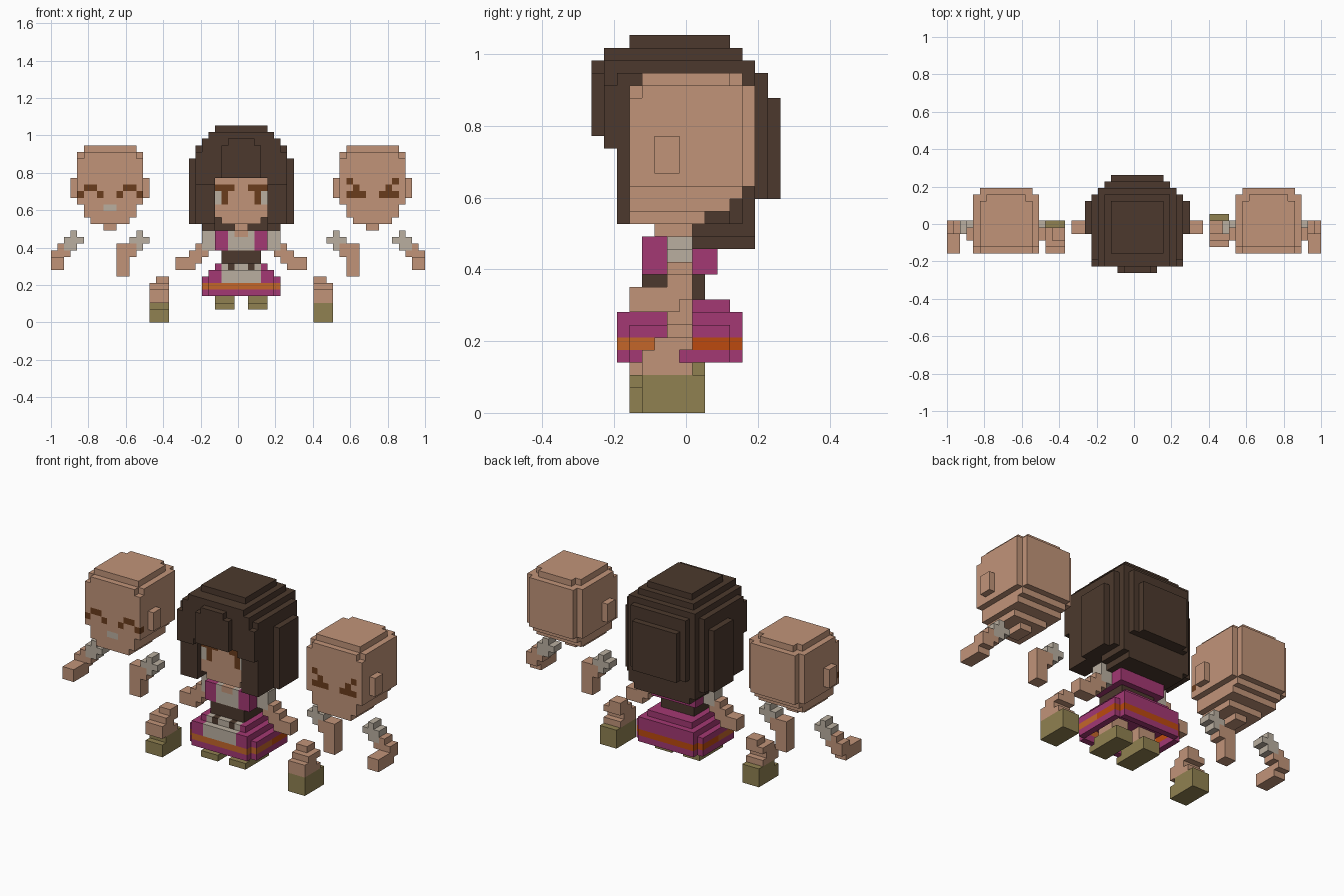
import bpy
import bmesh

cube = bpy.data.objects.get("Cube")
if cube:
    bpy.data.objects.remove(cube)

UNIT = 2 / 57  # edge length of one block


def srgb(r, g, b):
    def lin(c):
        c /= 255
        return c / 12.92 if c <= 0.04045 else ((c + 0.055) / 1.055) ** 2.4
    return (lin(r), lin(g), lin(b), 1)


MATERIALS = {}
for label, colour in (
    ("hair_brown", srgb(76, 57, 45)),
    ("skin", srgb(193, 148, 121)),
    ("eye_brown", srgb(106, 60, 28)),
    ("cloth_grey", srgb(186, 175, 160)),
    ("dress_magenta", srgb(163, 56, 115)),
    ("stripe_orange", srgb(196, 102, 42)),
    ("stripe_dark_orange", srgb(188, 74, 14)),
    ("shoe_olive", srgb(144, 129, 81)),
):
    material = bpy.data.materials.new(label)
    material.use_nodes = True
    material.diffuse_color = colour
    material.node_tree.nodes["Principled BSDF"].inputs["Base Color"].default_value = colour
    MATERIALS[label] = material
HAIR, SKIN, BROWN, GREY, MAGENTA, ORANGE, DARK, OLIVE = MATERIALS


class Blocks:
    """A part made of unit blocks; x, y and z are given as (low, high) ranges."""

    def __init__(self):
        self.cells = {}

    def each(self, x, y, z):
        return [(i, j, k) for i in range(*x) for j in range(*y) for k in range(*z)]

    def fill(self, mat, x, y, z):
        for c in self.each(x, y, z):
            self.cells[c] = mat

    def wide(self, mat, half, y, z):
        self.fill(mat, (-half, half), y, z)

    def paint(self, mat, x, y, z):
        for c in self.each(x, y, z):
            if c in self.cells:
                self.cells[c] = mat

    def carve(self, x, y, z):
        for c in self.each(x, y, z):
            self.cells.pop(c, None)

    def both(self, action, *args):
        """Apply an action on the left and, mirrored, on the right."""
        *mat, x, y, z = args
        action(*mat, x, y, z)
        action(*mat, (-x[1], -x[0]), y, z)

    def build(self, name, centre=0.5, flip=False):
        cells = {((-1 - c[0]) if flip else c[0], c[1], c[2]): m
                 for c, m in self.cells.items()}
        used = sorted(set(cells.values()))
        bm = bmesh.new()
        verts = {}

        def vert(p):
            if p not in verts:
                verts[p] = bm.verts.new(((p[0] + centre) * UNIT, (p[1] - 0.5) * UNIT, p[2] * UNIT))
            return verts[p]

        for a in range(3):
            b, c = (a + 1) % 3, (a + 2) % 3
            for sign in (-1, 1):
                # gather the exposed faces of each slice
                slices = {}
                for cell, m in cells.items():
                    beside = list(cell)
                    beside[a] += sign
                    if tuple(beside) not in cells:
                        slices.setdefault(cell[a], {})[cell[b], cell[c]] = m
                # merge them into large rectangles
                for level, mask in slices.items():
                    while mask:
                        u, v = min(mask)
                        m, w, h = mask[u, v], 1, 1
                        while mask.get((u + w, v)) == m:
                            w += 1
                        while all(mask.get((u + i, v + h)) == m for i in range(w)):
                            h += 1
                        for i in range(w):
                            for j in range(h):
                                del mask[u + i, v + j]
                        corners = []
                        for s, t in ((u, v), (u + w, v), (u + w, v + h), (u, v + h)):
                            p = [0, 0, 0]
                            p[a], p[b], p[c] = level + (sign > 0), s, t
                            corners.append(vert(tuple(p)))
                        face = bm.faces.new(corners[::sign])
                        face.material_index = used.index(m)
        mesh = bpy.data.meshes.new(name)
        bm.to_mesh(mesh)
        bm.free()
        for m in used:
            mesh.materials.append(MATERIALS[m])
        bpy.context.collection.objects.link(bpy.data.objects.new(name, mesh))


def head():
    h = Blocks()
    h.wide(SKIN, 5, (-4, 6), (18, 26))
    h.wide(SKIN, 4, (-3, 5), (26, 27))
    h.both(h.carve, (4, 5), (5, 6), (18, 26))
    h.both(h.carve, (4, 5), (-4, -3), (25, 26))
    h.both(h.carve, (3, 4), (4, 5), (26, 27))
    # stepped jaw and neck
    for half, back, z in ((4, 5, 17), (4, 4, 16), (3, 2, 15)):
        h.wide(SKIN, half, (-4, back), (z, z + 1))
    h.wide(SKIN, 1, (-2, 1), (14, 15))
    # ears
    h.both(h.fill, SKIN, (5, 6), (-2, 0), (19, 22))
    return h


FACE = (-4, -3)

# Main head with open eyes
main = head()
main.both(main.paint, BROWN, (1, 4), FACE, (20, 21))
main.both(main.paint, BROWN, (2, 3), FACE, (18, 20))
main.both(main.paint, GREY, (3, 4), FACE, (18, 20))
main.build("main_head")

# Spare head with smiling closed eyes
happy = head()
happy.both(happy.paint, BROWN, (2, 4), FACE, (20, 21))
happy.both(happy.paint, BROWN, (4, 5), FACE, (19, 20))
happy.both(happy.paint, BROWN, (1, 2), FACE, (19, 20))
happy.paint(GREY, (-1, 1), FACE, (17, 18))
happy.build("smiling_head", -19.5)

# Spare head with squeezed eyes
tight = head()
tight.both(tight.paint, BROWN, (3, 4), FACE, (21, 22))
tight.both(tight.paint, BROWN, (2, 3), FACE, (20, 21))
tight.both(tight.paint, BROWN, (1, 4), FACE, (19, 20))
tight.build("squinting_head", 20.5)

# Hair: stacked cap, sides, back layers, fringe
hair = Blocks()
hair.wide(HAIR, 4, (-4, 4), (29, 30))
hair.wide(HAIR, 5, (-6, 5), (28, 29))
hair.wide(HAIR, 6, (-6, 6), (27, 28))
hair.wide(HAIR, 7, (-5, 5), (15, 27))
hair.wide(HAIR, 8, (-1, 4), (15, 25))
hair.wide(HAIR, 6, (1, 6), (14, 27))
hair.wide(HAIR, 5, (1, 6), (13, 15))
hair.wide(HAIR, 5, (5, 7), (17, 27))
hair.wide(HAIR, 4, (7, 8), (17, 25))
hair.wide(HAIR, 7, (-6, -5), (21, 26))
hair.wide(HAIR, 6, (-6, -5), (26, 27))
hair.wide(HAIR, 3, (-7, -6), (22, 28))
hair.both(hair.carve, (2, 3), (-7, -6), (27, 28))
# opening for the face and chin
hair.carve((-4, 4), (-6, -3), (13, 22))
hair.carve((-4, 4), (-5, 2), (13, 18))
hair.build("hair")

# Torso: neck, open jacket, vest and belt
torso = Blocks()
torso.wide(HAIR, 3, (-3, 2), (9, 11))
torso.wide(MAGENTA, 4, (-3, 3), (11, 13))
torso.wide(MAGENTA, 4, (-3, 1), (13, 14))
torso.paint(GREY, (-2, 2), (-3, -1), (11, 14))
torso.wide(SKIN, 1, (-3, 1), (13, 14))
torso.build("torso")

# Skirt: flared tiers, striped hem and apron
skirt = Blocks()
skirt.wide(MAGENTA, 4, (-4, 4), (8, 9))
skirt.wide(MAGENTA, 5, (-5, 5), (4, 8))
skirt.wide(MAGENTA, 6, (-4, 4), (4, 7))
skirt.paint(DARK, (-6, 6), (-5, 5), (5, 6))
skirt.paint(ORANGE, (-6, 6), (-5, 0), (5, 6))
skirt.paint(GREY, (-3, 3), (-5, -4), (6, 8))
skirt.paint(GREY, (-3, 3), (-4, -3), (8, 9))
skirt.both(skirt.paint, HAIR, (1, 2), (-4, -3), (8, 9))
skirt.carve((-5, 5), (-4, 4), (4, 6))
skirt.build("skirt")

for side, flip in (("left", False), ("right", True)):
    # Standing leg under the skirt
    leg = Blocks()
    leg.fill(OLIVE, (1, 4), (-4, 2), (2, 3))
    leg.fill(OLIVE, (1, 4), (-3, 2), (3, 4))
    leg.fill(SKIN, (1, 4), (-2, 1), (4, 6))
    leg.build(side + "_leg", flip=flip)

    # Spare bent leg
    step = -1 if flip else 0
    bent = Blocks()
    bent.fill(OLIVE, (11, 14), (-3 + step, 2 + step), (0, 2))
    bent.fill(OLIVE, (11, 14), (-3, 2 + step), (2, 3))
    for z, front, back in ((3, -3, 1), (4, -3, 0), (5, -2, 1), (6, -1, 1)):
        outer = 13 if z == 6 else 14
        bent.fill(SKIN, (11, outer), (front + step, back + step), (z, z + 1))
    bent.build(side + "_spare_leg", flip=flip)

    # Arm held out from the body
    DEPTH = (-1, 1)
    arm = Blocks()
    arm.fill(SKIN, (7, 10), DEPTH, (8, 10))
    arm.fill(SKIN, (6, 8), DEPTH, (9, 11))
    arm.fill(SKIN, (5, 7), DEPTH, (10, 12))
    arm.fill(GREY, (4, 6), DEPTH, (11, 14))
    arm.build(side + "_arm", flip=flip)

    # Spare arm with the forearm reaching forward
    reach = Blocks()
    reach.fill(GREY, (23, 26), DEPTH, (12, 13))
    reach.fill(GREY, (24, 25), DEPTH, (13, 14))
    reach.fill(GREY, (24, 26), DEPTH, (11, 12))
    reach.fill(SKIN, (25, 27), DEPTH, (10, 12))
    reach.paint(GREY, (25, 26), DEPTH, (11, 12))
    reach.fill(SKIN, (26, 28), DEPTH, (9, 11))
    reach.fill(SKIN, (26, 28), (-4, 0), (8, 10))
    reach.build(side + "_reaching_arm", -0.5 if flip else 0.5, flip)

    # Spare arm hanging down
    hang = Blocks()
    hang.fill(GREY, (13, 16), DEPTH, (12, 13))
    hang.fill(GREY, (14, 15), DEPTH, (11, 14))
    hang.fill(SKIN, (15, 17), DEPTH, (10, 12))
    hang.fill(SKIN, (16, 18), DEPTH, (7, 12))
    hang.build(side + "_hanging_arm", -0.5 if flip else 0.5, flip)
